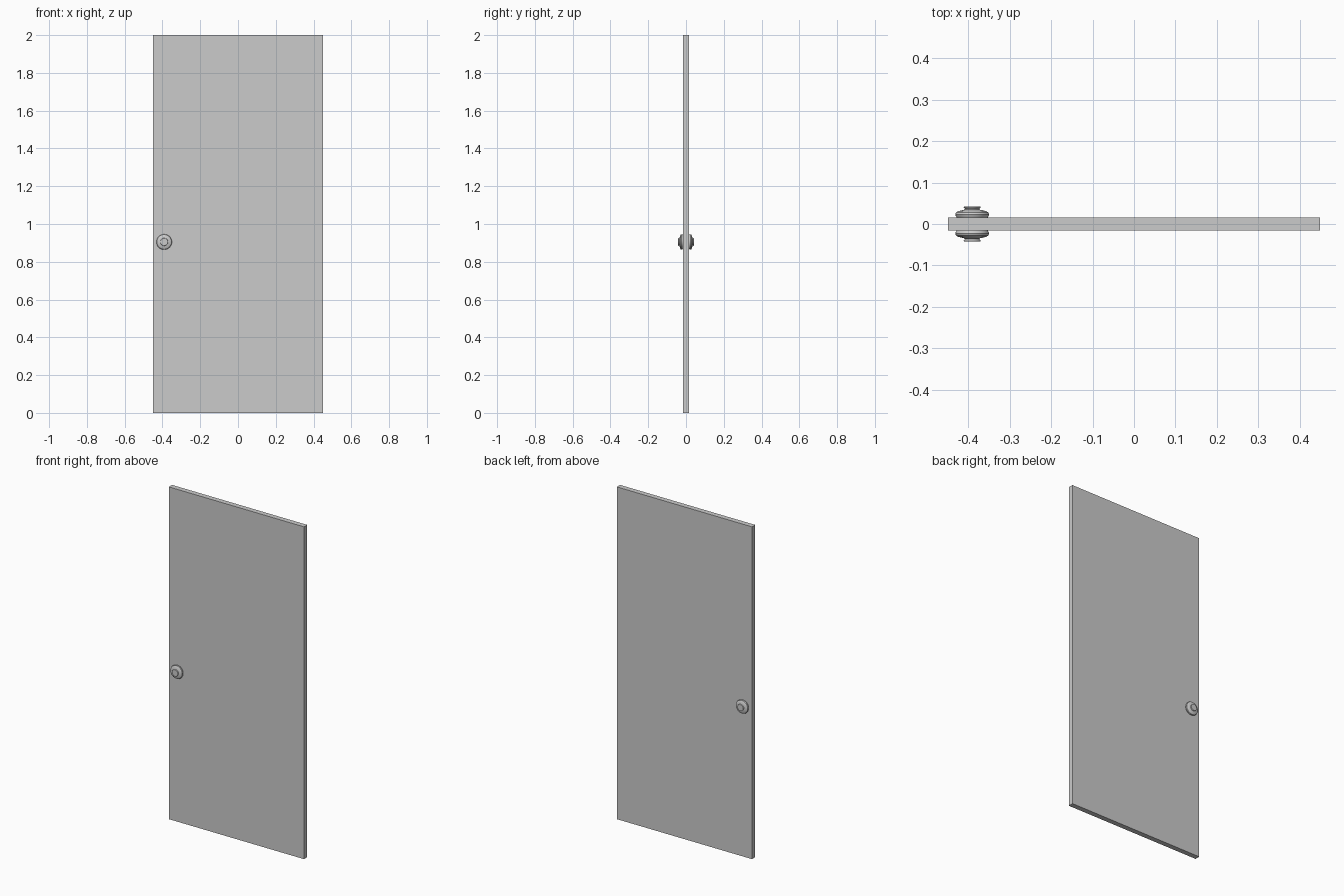
import bpy, bmesh
from math import cos, sin, tau

if "Cube" in bpy.data.objects:
    bpy.data.objects.remove(bpy.data.objects["Cube"])

HALF_T = 0.0155          # half of the door thickness
KNOB_X, KNOB_Z = -0.391, 0.905
SIDES = 32

# Door panel
bpy.ops.mesh.primitive_cube_add(size=1, location=(0, 0, 1))
door = bpy.context.object
door.name = "door_panel"
door.scale = (0.9, 2 * HALF_T, 2)
bpy.ops.object.transform_apply(location=False, rotation=False, scale=True)

# Knob profile: radius, distance from the door's middle plane
PROFILE = [(0.036, 0.014), (0.0395, 0.019), (0.041, 0.0235), (0.039, 0.028),
           (0.034, 0.031), (0.026, 0.033), (0.019, 0.0345), (0.0175, 0.0365),
           (0.0195, 0.0385), (0.0205, 0.0405), (0.0195, 0.042)]


def knob(name, side):
    """Turned knob on one face of the door (side is -1 front, 1 back)."""
    bm = bmesh.new()
    rings = [[bm.verts.new((r * cos(tau * i / SIDES), side * d, r * sin(tau * i / SIDES)))
              for i in range(SIDES)] for r, d in PROFILE]
    for a, b in zip(rings, rings[1:]):
        for i in range(SIDES):
            j = (i + 1) % SIDES
            bm.faces.new((a[i], a[j], b[j], b[i]))
    bm.faces.new(rings[0])
    bm.faces.new(rings[-1])
    bmesh.ops.recalc_face_normals(bm, faces=bm.faces)
    mesh = bpy.data.meshes.new(name)
    bm.to_mesh(mesh)
    bm.free()
    obj = bpy.data.objects.new(name, mesh)
    obj.location = (KNOB_X, 0, KNOB_Z)
    bpy.context.collection.objects.link(obj)
    bpy.ops.object.select_all(action='DESELECT')
    obj.select_set(True)
    bpy.context.view_layer.objects.active = obj
    bpy.ops.object.shade_smooth_by_angle()


# Knobs on both faces
knob("front_knob", -1)
knob("back_knob", 1)
